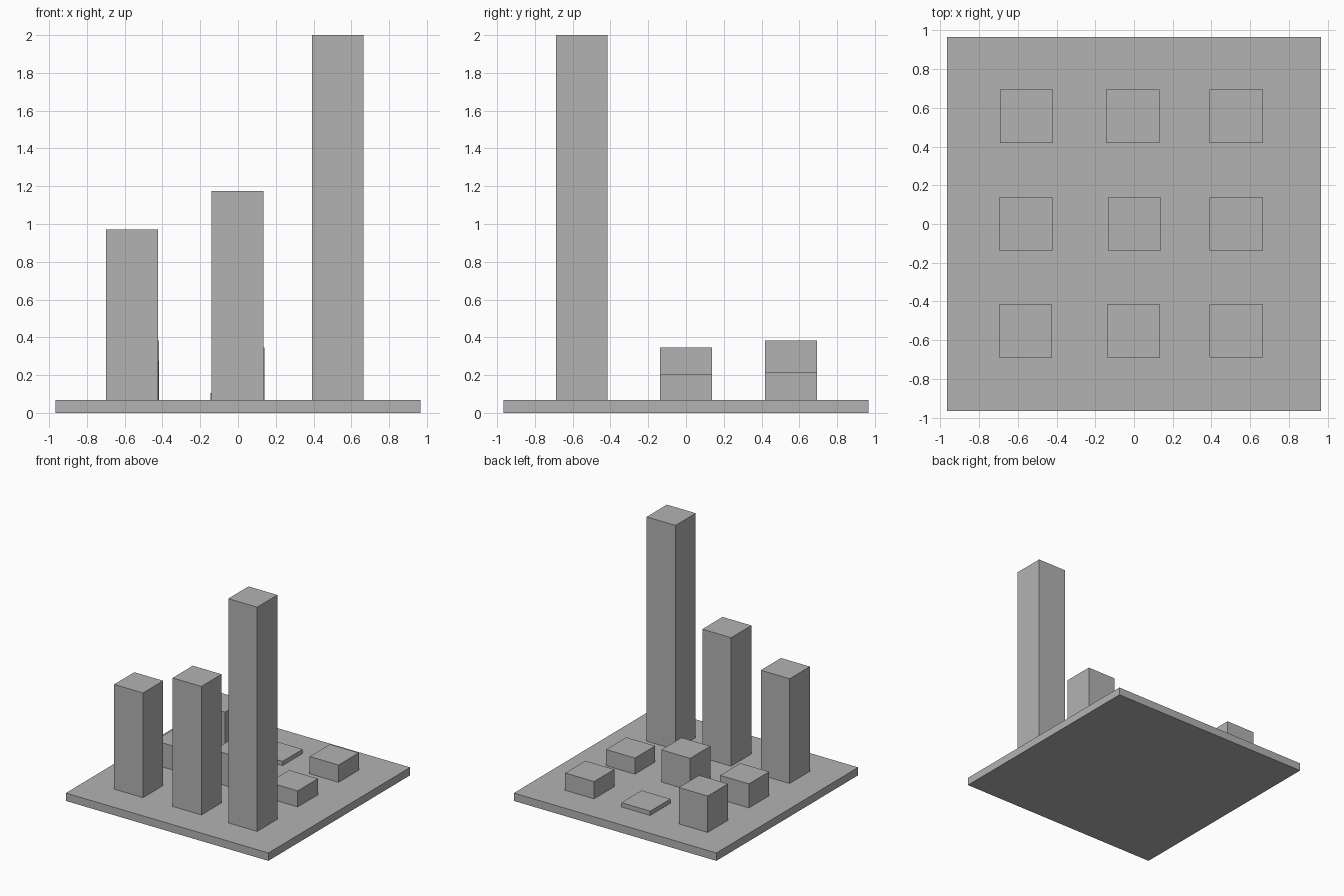
import bpy
import bmesh

cube = bpy.data.objects.get("Cube")
if cube:
    bpy.data.objects.remove(cube, do_unlink=True)

# Single plain grey
grey = bpy.data.materials.new("plain_grey")
grey.use_nodes = True
colour = (0.45, 0.45, 0.45, 1)
grey.diffuse_color = colour
grey.node_tree.nodes["Principled BSDF"].inputs["Base Color"].default_value = colour


def box(name, x, y, width, bottom, top):
    """Square flat-sided block between two heights."""
    bm = bmesh.new()
    bmesh.ops.create_cube(bm, size=1)
    bmesh.ops.scale(bm, vec=(width, width, top - bottom), verts=bm.verts)
    bmesh.ops.translate(bm, vec=(0, 0, (top - bottom) / 2), verts=bm.verts)
    mesh = bpy.data.meshes.new(name)
    bm.to_mesh(mesh)
    bm.free()
    mesh.materials.append(grey)
    obj = bpy.data.objects.new(name, mesh)
    obj.location = (x, y, bottom)
    bpy.context.collection.objects.link(obj)


# Base plate
PLATE_TOP = 0.068
box("base_plate", 0, 0, 1.93, 0, PLATE_TOP)

# Three rows of blocks: y position, then (x, top height) from right to left
rows = {
    "front": (-0.552, [(-0.56, 0.97), (-0.003, 1.175), (0.528, 2.0)]),
    "middle": (0.0, [(-0.559, 0.275), (0.002, 0.345), (0.528, 0.207)]),
    "back": (0.556, [(-0.555, 0.382), (-0.007, 0.105), (0.528, 0.217)]),
}
for row, (y, blocks) in rows.items():
    for side, (x, top) in zip(("right", "centre", "left"), blocks):
        box(f"{row}_{side}_block", x, y, 0.275, PLATE_TOP, top)
